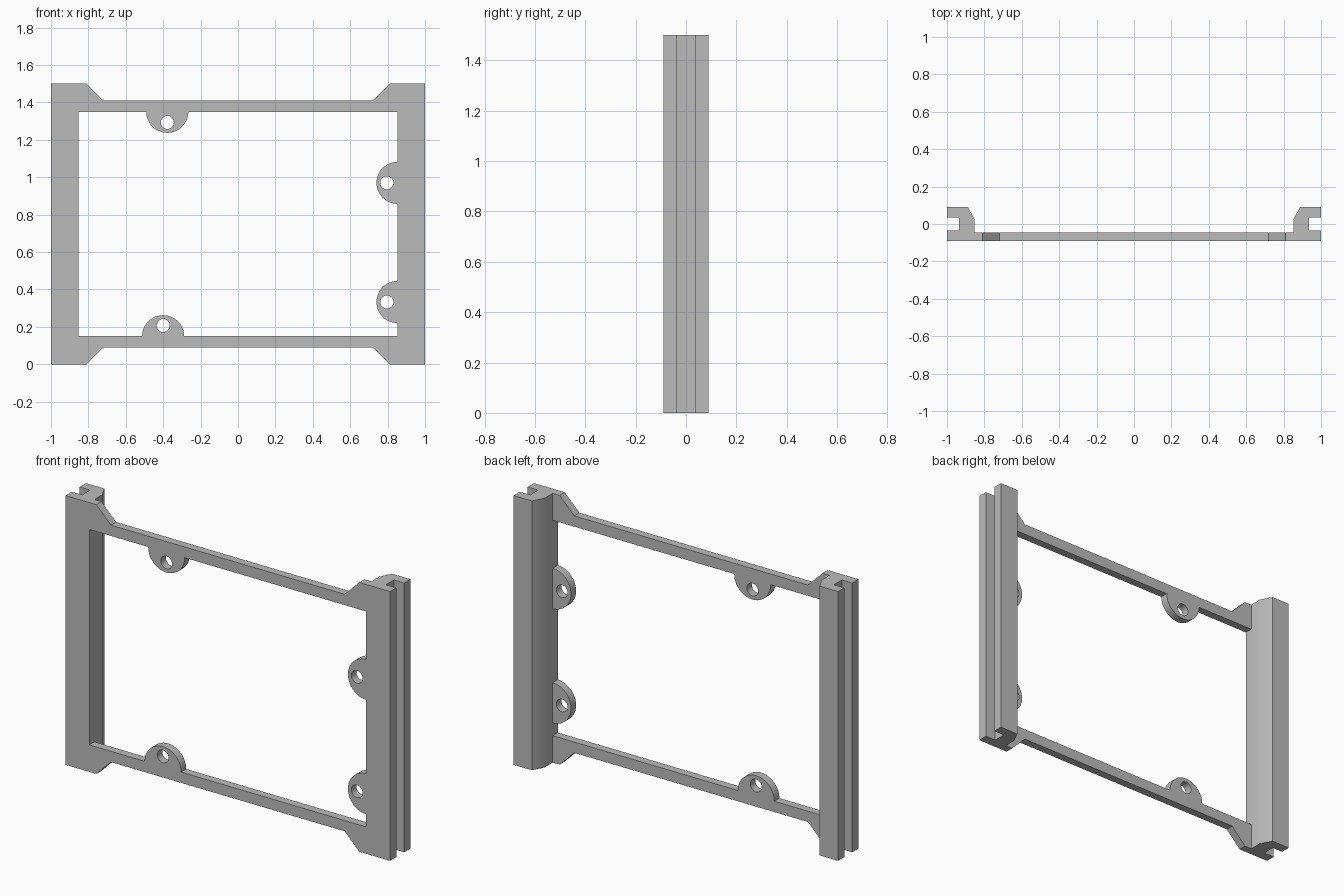
import bpy, bmesh, math
from mathutils import Vector

cube = bpy.data.objects.get("Cube")
if cube:
    bpy.data.objects.remove(cube, do_unlink=True)

grey = bpy.data.materials.new("plain_grey")
grey.use_nodes = True
colour = (0.5, 0.5, 0.5, 1)
grey.diffuse_color = colour
grey.node_tree.nodes["Principled BSDF"].inputs["Base Color"].default_value = colour

HEIGHT = 1.5
INNER = 0.853                  # inner wall of the side rails
FRONT, BACK = -0.09, -0.045    # thickness of the front plate
TAB_R, HOLE_R, HOLE_OFF = 0.1125, 0.035, 0.057


def arc(cx, cz, r, start, end, n=24):
    """Points along an arc, angles in degrees."""
    angles = [math.radians(start + (end - start) * i / n) for i in range(n + 1)]
    return [(cx + r * math.cos(a), cz + r * math.sin(a)) for a in angles]


def hole(cx, cz):
    return arc(cx, cz, HOLE_R, 0, 360)[:-1]


def prism(name, loops, to_3d, depth):
    """Fill closed outlines (holes included) and extrude them by depth."""
    bm = bmesh.new()
    edges = []
    for loop in loops:
        vs = [bm.verts.new(to_3d(*p)) for p in loop]
        edges += [bm.edges.new((v, vs[i - 1])) for i, v in enumerate(vs)]
    bmesh.ops.triangle_fill(bm, edges=edges, use_beauty=True)
    result = bmesh.ops.extrude_face_region(bm, geom=bm.faces[:], use_keep_orig=True)
    moved = [g for g in result["geom"] if isinstance(g, bmesh.types.BMVert)]
    bmesh.ops.translate(bm, verts=moved, vec=Vector(depth))
    bmesh.ops.recalc_face_normals(bm, faces=bm.faces[:])
    mesh = bpy.data.meshes.new(name)
    bm.to_mesh(mesh)
    bm.free()
    mesh.materials.append(grey)
    obj = bpy.data.objects.new(name, mesh)
    bpy.context.collection.objects.link(obj)
    bpy.ops.object.select_all(action="DESELECT")
    obj.select_set(True)
    bpy.context.view_layer.objects.active = obj
    bpy.ops.object.shade_smooth_by_angle(angle=math.radians(30))
    return obj


def plate(name, loops):
    return prism(name, loops, lambda x, z: (x, FRONT, z), (0, BACK - FRONT, 0))


# Slotted side rails with a chamfered inner back corner
rail = [(1, FRONT), (1, -0.035), (0.936, -0.035), (0.936, 0.035), (1, 0.035),
        (1, 0.09), (0.887, 0.09), (INNER, 0.025), (INNER, FRONT)]
for side, name in ((1, "left_rail"), (-1, "right_rail")):
    prism(name, [rail], lambda x, y: (side * x, y, 0), (0, 0, HEIGHT))


# Cross bars with sloped gussets, each carrying a screw tab
def cross_bar(name, tab_x, flip):
    outline = [(-INNER, 0), (-0.81, 0), (-0.72, 0.09), (0.72, 0.09), (0.81, 0),
               (INNER, 0), (INNER, 0.15)]
    outline += arc(tab_x, 0.15, TAB_R, 0, 180) + [(-INNER, 0.15)]
    loops = [outline, hole(tab_x, 0.15 + HOLE_OFF)]
    if flip:
        loops = [[(x, HEIGHT - z) for x, z in loop] for loop in loops]
    plate(name, loops)


cross_bar("bottom_bar", -0.4, False)
cross_bar("top_bar", -0.378, True)

# Screw tabs on the left rail
for name, z in (("lower_side_tab", 0.333), ("upper_side_tab", 0.97)):
    plate(name, [arc(INNER, z, TAB_R, 90, 270), hole(INNER - HOLE_OFF, z)])
